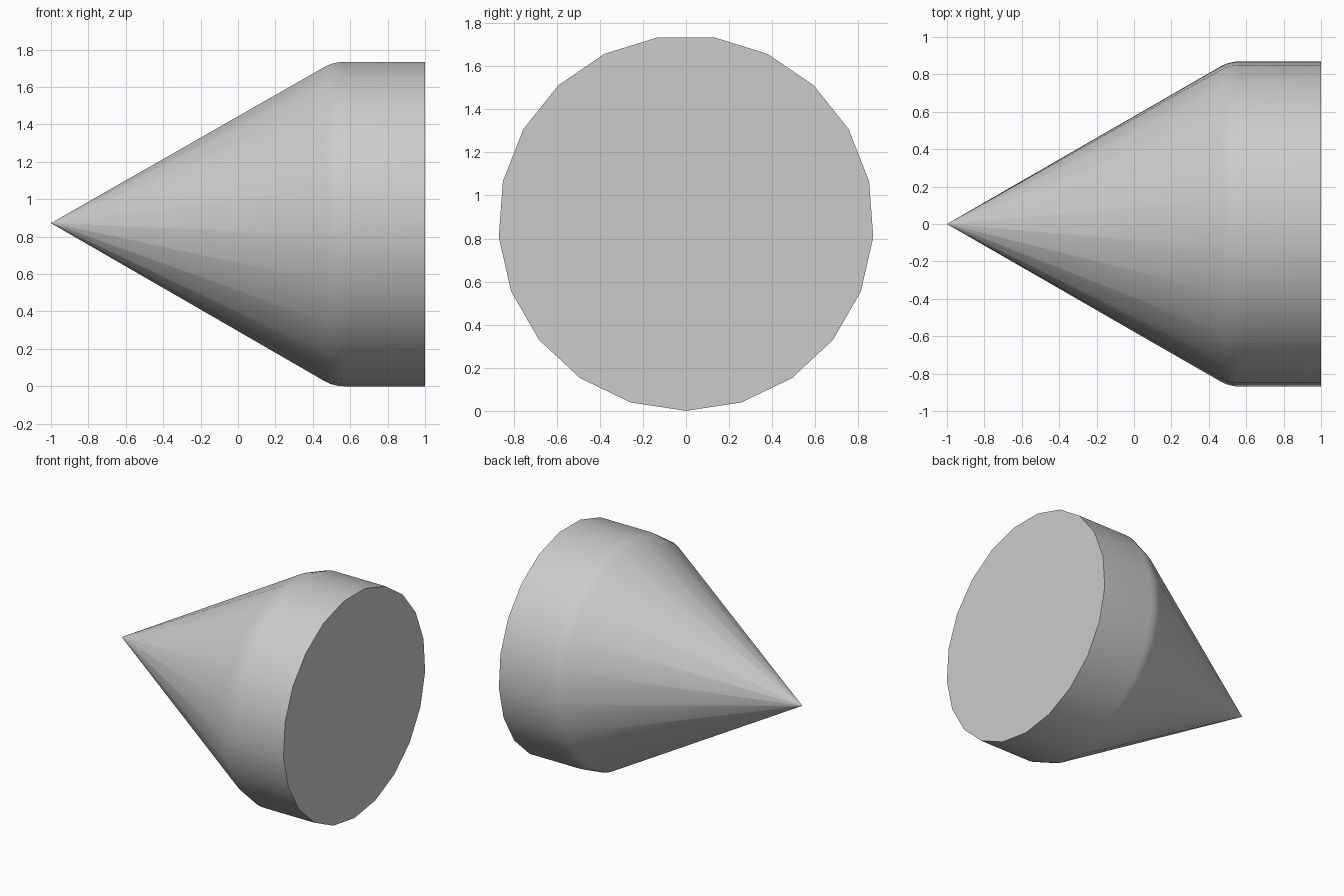
import bpy
import bmesh
from math import sin, cos, pi, radians, tan
from mathutils import Vector

cube = bpy.data.objects.get("Cube")
if cube:
    bpy.data.objects.remove(cube, do_unlink=True)

SIDES = 21
RADIUS = 0.872
FILLET = 0.2
TIP_X, BACK_X = -1.0, 1.0
SLOPE = radians(30)

grey = bpy.data.materials.new("plain grey")
grey.use_nodes = True
colour = (0.6, 0.6, 0.6, 1)
grey.diffuse_color = colour
grey.node_tree.nodes["Principled BSDF"].inputs["Base Color"].default_value = colour

# Profile along x: tiny ring by the tip, rounded shoulder, straight rim
shoulder_r = RADIUS - FILLET * (1 - cos(SLOPE))
shoulder_x = TIP_X + shoulder_r / tan(SLOPE)
profile = [(TIP_X + 0.01, 0.01 * tan(SLOPE))]
for step in range(4):
    a = SLOPE * (1 - step / 3)
    profile.append((shoulder_x + FILLET * (sin(SLOPE) - sin(a)),
                    RADIUS - FILLET * (1 - cos(a))))
profile.append((BACK_X, RADIUS))


def add_ring(bm, x, r):
    # One corner points straight down, so the top is flat
    return [bm.verts.new((x, r * sin(2 * pi * i / SIDES),
                          RADIUS - r * cos(2 * pi * i / SIDES)))
            for i in range(SIDES)]


# Pointed body
bm = bmesh.new()
tip = bm.verts.new(Vector((TIP_X, 0, RADIUS)))
rings = [add_ring(bm, x, r) for x, r in profile]
for i in range(SIDES):
    j = (i + 1) % SIDES
    bm.faces.new((tip, rings[0][i], rings[0][j]))
    for a, b in zip(rings, rings[1:]):
        bm.faces.new((a[i], b[i], b[j], a[j]))
bm.faces.new(rings[-1])
bmesh.ops.recalc_face_normals(bm, faces=bm.faces)

mesh = bpy.data.meshes.new("pointed_body")
bm.to_mesh(mesh)
bm.free()
mesh.materials.append(grey)
body = bpy.data.objects.new("pointed_body", mesh)
bpy.context.collection.objects.link(body)

# Smooth sides with a crisp rear edge
bpy.ops.object.select_all(action="DESELECT")
body.select_set(True)
bpy.context.view_layer.objects.active = body
bpy.ops.object.shade_smooth_by_angle(angle=radians(30))
